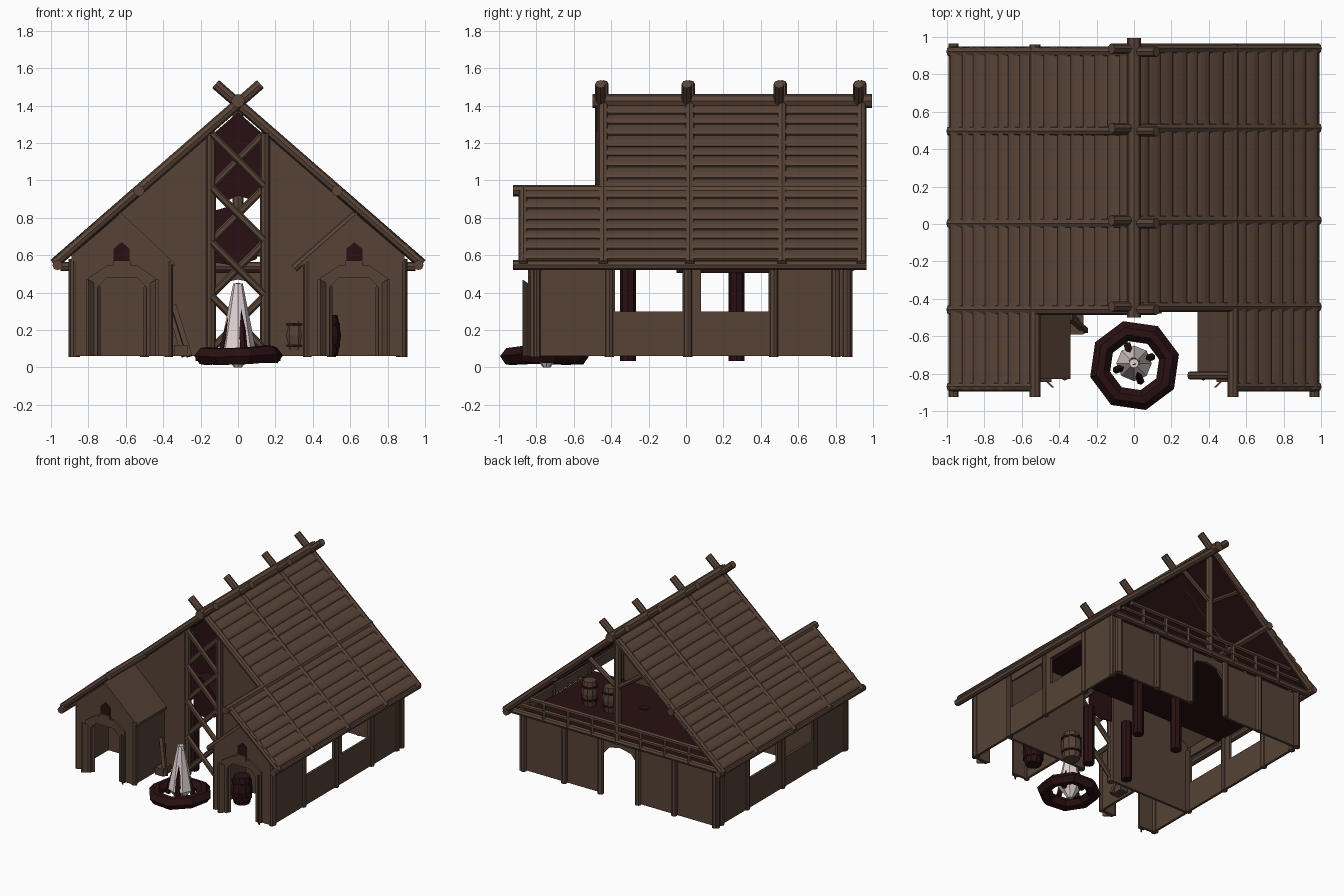
import bpy, bmesh, math, random
from mathutils import Vector

if "Cube" in bpy.data.objects:
    bpy.data.objects.remove(bpy.data.objects["Cube"])

random.seed(4)


def material(name, c):
    m = bpy.data.materials.new(name)
    m.diffuse_color = (*c, 1)
    m.use_nodes = True
    m.node_tree.nodes["Principled BSDF"].inputs["Base Color"].default_value = m.diffuse_color
    return m


WALL = material("wall brown", (0.092, 0.055, 0.037))
WOOD = material("roof brown", (0.104, 0.060, 0.041))
DARK = material("dark red brown", (0.022, 0.005, 0.006))
PALE = material("pale flame", (0.75, 0.65, 0.66))


def finish(name, bm, mat):
    bmesh.ops.recalc_face_normals(bm, faces=bm.faces)
    me = bpy.data.meshes.new(name)
    bm.to_mesh(me)
    bm.free()
    me.materials.append(mat)
    ob = bpy.data.objects.new(name, me)
    bpy.context.collection.objects.link(ob)
    return ob


def extrude(bm, corners, d):
    f = bm.faces.new([bm.verts.new(c) for c in corners])
    g = bmesh.ops.extrude_face_region(bm, geom=[f])
    bmesh.ops.translate(bm, vec=Vector(d), verts=[v for v in g['geom'] if isinstance(v, bmesh.types.BMVert)])


def add_prism(bm, pts, axis, a, b):
    place = (lambda u, z, t: (u, t, z)) if axis == 'y' else (lambda u, z, t: (t, u, z))
    extrude(bm, [place(u, z, a) for u, z in pts], place(0, 0, b - a))


def prism(name, pts, axis, a, b, mat=WALL):
    bm = bmesh.new()
    add_prism(bm, pts, axis, a, b)
    return finish(name, bm, mat)


def box(name, x0, x1, y0, y1, z0, z1, mat=WALL):
    return prism(name, [(x0, z0), (x1, z0), (x1, z1), (x0, z1)], 'y', y0, y1, mat)


def beam(name, p, q, r, mat=WOOD, sides=8, r2=None):
    p, q = Vector(p), Vector(q)
    bm = bmesh.new()
    bmesh.ops.create_cone(bm, cap_ends=True, segments=sides, radius1=r,
                          radius2=r if r2 is None else r2, depth=(q - p).length)
    ob = finish(name, bm, mat)
    ob.rotation_mode = 'QUATERNION'
    ob.rotation_quaternion = (q - p).to_track_quat('Z', 'Y')
    ob.location = (p + q) / 2
    return ob


def barrel(x, y, z, h, r, mat=WALL):
    bm = bmesh.new()
    rings = []
    for t, k in ((0, .82), (.2, .95), (.5, 1.08), (.8, .95), (1, .82)):
        rings.append([bm.verts.new((x + r * k * math.cos(i * math.pi / 5),
                                    y + r * k * math.sin(i * math.pi / 5), z + h * t)) for i in range(10)])
    for lo, hi in zip(rings, rings[1:]):
        for i in range(10):
            bm.faces.new((lo[i], lo[(i + 1) % 10], hi[(i + 1) % 10], hi[i]))
    bm.faces.new(rings[0])
    bm.faces.new(rings[-1])
    finish("barrel", bm, mat)
    for t in (.22, .74):
        beam("barrel_hoop", (x, y, z + h * t), (x, y, z + h * t + .015), r * 1.06, DARK, 10)


def roof_z(x):
    return 1.40 - 0.86 * abs(x)


# roof made of lapped, bulging boards
def roof_boards(name, s, x0, x1, y0, y1, n):
    bm = bmesh.new()
    w = (x1 - x0) / n
    edges = [x0 + i * w + (random.uniform(-.007, .007) if 0 < i < n else 0) for i in range(n + 1)]
    for a, e in zip(edges, edges[1:]):
        pts = []
        for t, off in ((0, .012), (.3, .02), (.6, .025), (.85, .026), (1, .021), (1, -.012), (0, -.012)):
            x = a + t * (e - a)
            pts.append((s * (x + off * .65), roof_z(x) + off * .76))
        add_prism(bm, pts, 'y', y0 - random.uniform(0, .008), y1 + random.uniform(0, .008))
    finish(name, bm, WOOD)


for s in (-1, 1):
    X = lambda v: s * v
    roof_boards("upper_roof", s, 0, .53, -.45, .94, 8)
    roof_boards("lower_roof", s, .53, .97, -.88, .94, 7)
    # dark lining below the roof
    prism("roof_lining", [(0, 1.385), (X(.53), .929), (X(.53), .917), (0, 1.373)], 'y', -.44, .93, DARK)
    prism("low_roof_lining", [(X(.53), .929), (X(.93), .585), (X(.93), .573), (X(.53), .917)], 'y', .1, .93, DARK)
    # rafters crossing over the ridge
    for y in (-.45, .012, .505, .93):
        dy = .008 * s
        beam("rafter", (s * .985, y + dy, .553), (-s * .12, y + dy, 1.515), .028)
    beam("front_low_rafter", (s * .985, -.87, .553), (s * .53, -.87, .95), .026)
    beam("eave_beam", (s * .965, -.925, .547), (s * .965, .965, .547), .027)
    beam("purlin", (s * .53, -.925, .945), (s * .53, .96, .945), .03)

    # side wall with window gaps under a lintel, and its posts
    prism("side_wall", [(-.82, .06), (.86, .06), (.86, .6), (.44, .6), (.44, .3), (.08, .3), (.08, .6),
                        (-.02, .6), (-.02, .3), (-.38, .3), (-.38, .6), (-.82, .6)], 'x', s * .87, s * .89)
    prism("window_lintel", [(-.4, .525), (.46, .525), (.46, .605), (-.4, .605)], 'x', s * .872, s * .888)
    for y in (-.8, -.41, .01, .47, .8, .86):
        beam("side_post", (s * .88, y, .055), (s * .88, y, .58), .025, WALL)

    # main front wall half, following the roof
    prism("front_wall", [(X(.14), .06), (X(.88), .06), (X(.88), .62), (X(.14), 1.26)], 'y', -.44, -.42)
    beam("slot_post", (X(.145), -.445, .06), (X(.145), -.445, 1.25), .027, WALL)

    # front wing: gable wall with arched doorway
    prism("wing_front", [(X(.36), .06), (X(.36), .57), (X(.63), .82), (X(.89), .6), (X(.89), .06),
                         (X(.75), .06), (X(.75), .43), (X(.70), .49), (X(.54), .49), (X(.49), .43),
                         (X(.49), .06)], 'y', -.83, -.81)
    prism("door_frame", [(X(.44), .06), (X(.44), .48), (X(.54), .545), (X(.70), .545), (X(.80), .48),
                         (X(.80), .06), (X(.75), .06), (X(.75), .43), (X(.70), .48), (X(.54), .48),
                         (X(.49), .43), (X(.49), .06)], 'y', -.845, -.825)
    for a, b in ((.735, .80), (.505, .44)):
        bm = bmesh.new()
        extrude(bm, [(X(a), -.81, .06), (X(b), -.875, .06), (X(b), -.875, .47), (X(a), -.81, .43)],
                (s * (.014 if b > a else -.014), 0, 0))
        finish("open_door", bm, WALL)
    prism("wing_vent", [(X(.58), .57), (X(.665), .57), (X(.665), .635), (X(.622), .67), (X(.58), .635)],
          'y', -.836, -.828, DARK)
    box("vent_sill", X(.62) - .045, X(.62) + .045, -.85, -.825, .535, .572)
    box("wing_inner_wall", X(.37) - .01, X(.37) + .01, -.82, -.44, .06, .57)
    prism("wing_roof", [(X(.64), .84), (X(.34), .56), (X(.34), .54), (X(.64), .815)], 'y', -.83, -.43)
    for x in (.37, .88):
        beam("wing_post", (X(x), -.815, .055), (X(x), -.815, .57), .022, WALL)

    # inner columns holding the loft
    for y in (-.31, .27):
        beam("inner_column", (X(.185), y, .035), (X(.185), y, .53), .042, DARK)

    # back wall half with arched doorway
    prism("back_wall", [(X(.16), .06), (X(.89), .06), (X(.89), .52), (0, .52), (0, .47), (X(.1), .45),
                        (X(.16), .38)], 'y', .84, .86)
    for x in (.17, .5, .87):
        beam("back_post", (X(x), .865, .055), (X(x), .865, .53), .025, WALL)
    beam("gable_brace", (0, .89, .98), (X(.26), .89, 1.16), .02)

# right wing edge log
beam("wing_edge_log", (.63, -.81, .82), (.30, -.81, .53), .022)

# ridge and back gable timbers
beam("ridge_beam", (0, -.5, 1.425), (0, .995, 1.425), .037)
beam("king_post", (0, .885, .52), (0, .885, 1.4), .03)
beam("tie_beam", (-.95, .89, .54), (.95, .89, .54), .025)
beam("low_rail", (-.86, .9, .61), (.86, .9, .61), .016, WOOD, 6)
beam("top_rail", (-.78, .9, .68), (.78, .9, .68), .018, WOOD, 6)
for i in range(-3, 4):
    beam("rail_post", (i * .22, .9, .53), (i * .22, .9, .69), .015, WOOD, 6)

# loft floor and stored barrels
box("loft_floor", -.87, .87, -.05, .85, .505, .525, DARK)
for bx, by, bz in ((.56, .45, .525), (.37, .45, .525), (.30, -.375, .06), (.47, -.62, .06)):
    barrel(bx, by, bz, .22 if bz < .1 else .2, .075 if bz < .1 else .06, DARK if by < -.5 else WALL)

# lattice in the tall front slot, with hangings behind it
for i in range(4):
    z = .10 + i * .29
    for s in (-1, 1):
        beam("lattice_brace", (s * -.14, -.45 + s * .01, z), (s * .14, -.45 + s * .01, z + .28), .02, WALL, 6)
prism("upper_hanging", [(-.12, 1.26), (0, 1.365), (.12, 1.26), (.12, .93), (.06, .9), (0, .92), (-.06, .89),
                        (-.12, .91)], 'y', -.405, -.4, DARK)
prism("lower_hanging", [(-.12, .84), (-.05, .86), (.02, .8), (.06, .76), (.11, .68), (.1, .58), (.0, .54),
                        (-.12, .56)], 'y', -.405, -.4, DARK)

# leaning planks beside the left wing
beam("leaning_plank", (-.26, -.57, .06), (-.345, -.5, .33), .02, WALL, 4)
beam("leaning_plank", (-.29, -.54, .06), (-.35, -.47, .27), .018, WALL, 4)
box("small_crate", -.34, -.27, -.59, -.48, .06, .12)

# fire pit: ring of eight chunky stones
C = Vector((0.003, -.757, 0))
bm = bmesh.new()
rows = []
for i in range(8):
    a = i * math.pi / 4 + .25
    k = random.uniform(-.012, .008)
    rows.append([bm.verts.new(C + Vector((r * math.cos(a), r * math.sin(a), z + k)))
                 for r, z in ((.16, .03), (.215, .022), (.245, .065), (.21, .108), (.17, .112), (.135, .07))])
for i in range(8):
    for j in range(6):
        A, B = rows[i], rows[(i + 1) % 8]
        bm.faces.new((A[j], A[(j + 1) % 6], B[(j + 1) % 6], B[j]))
finish("fire_ring", bm, DARK)

# flame and leaning logs
F = Vector((0, -.745, 0))
beam("flame_base", F, F + Vector((0, 0, .1)), .02, PALE, 8, .095)
beam("flame", F + Vector((0, 0, .1)), F + Vector((0, 0, .45)), .095, PALE, 8, .025)
for i in range(4):
    a = i * math.tau / 4 + .35
    d = Vector((math.cos(a), math.sin(a), 0))
    beam("fire_log", F + d * .1 + Vector((0, 0, .05)), F - d * .012 + Vector((0, 0, .38 + .022 * i)),
         .022, DARK, 6)
